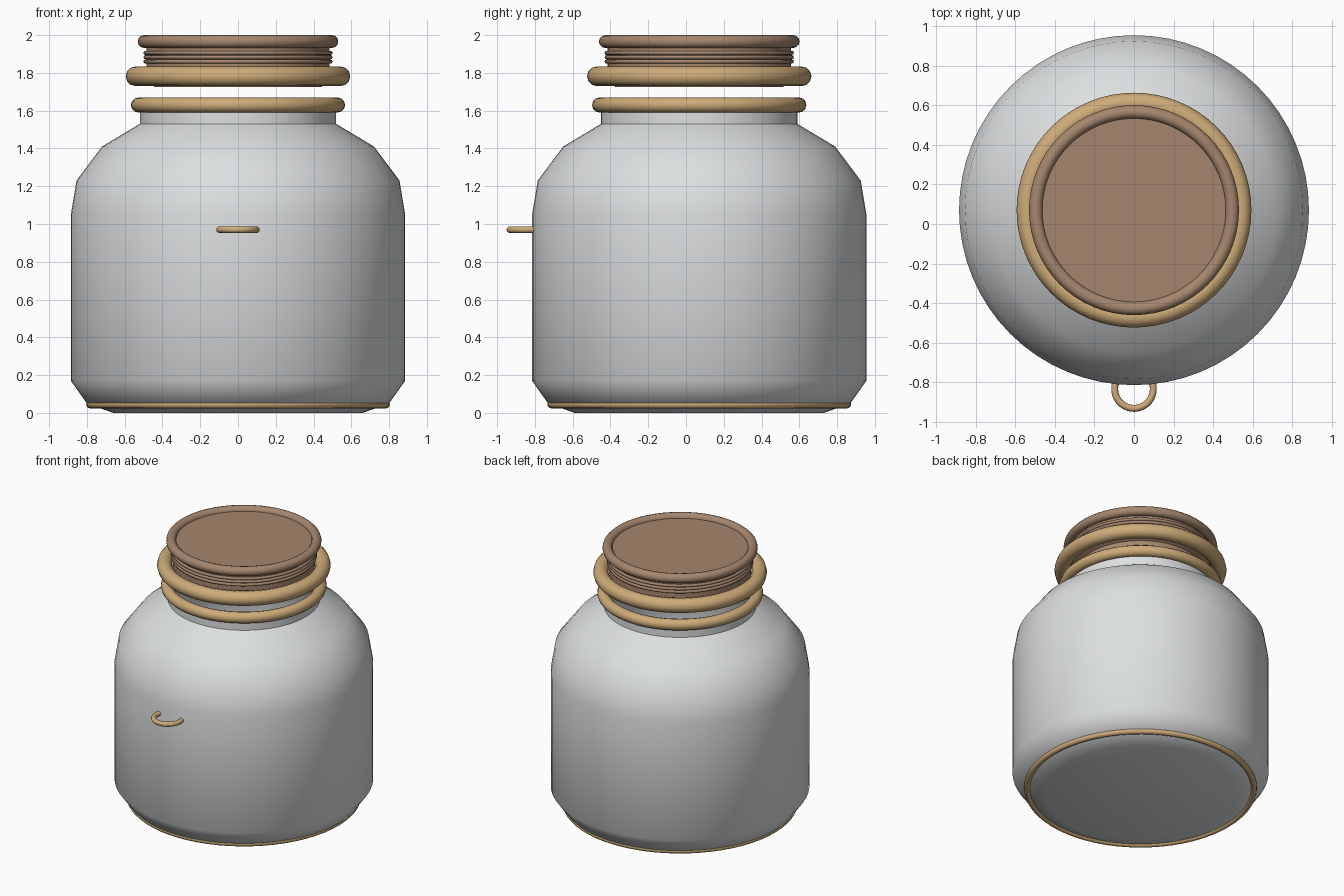
import bpy, bmesh, math

if "Cube" in bpy.data.objects:
    bpy.data.objects.remove(bpy.data.objects["Cube"], do_unlink=True)

AXIS_Y = 0.07  # the jar sits slightly back, the handle sticks out in front
SEGMENTS = 64


def material(name, colour):
    m = bpy.data.materials.new(name)
    m.use_nodes = True
    m.diffuse_color = (*colour, 1)
    m.node_tree.nodes["Principled BSDF"].inputs["Base Color"].default_value = (*colour, 1)
    return m


grey = material("pale grey", (0.72, 0.74, 0.75))
tan = material("tan", (0.62, 0.41, 0.19))
brown = material("brown", (0.38, 0.24, 0.155))


def finish(obj, name, mat, angle=40):
    obj.name = name
    obj.data.materials.append(mat)
    bpy.ops.object.select_all(action="DESELECT")
    obj.select_set(True)
    bpy.context.view_layer.objects.active = obj
    bpy.ops.object.shade_smooth_by_angle(angle=math.radians(angle))
    return obj


def lathe(name, profile, mat):
    """Spin an (r, z) profile around the jar's axis."""
    bm = bmesh.new()
    verts = [bm.verts.new((r, 0, z)) for r, z in profile]
    edges = [bm.edges.new(pair) for pair in zip(verts, verts[1:])]
    bmesh.ops.spin(bm, geom=verts + edges, cent=(0, 0, 0), axis=(0, 0, 1),
                   angle=math.tau, steps=SEGMENTS, use_duplicate=False)
    bmesh.ops.remove_doubles(bm, verts=bm.verts, dist=0.0005)
    bmesh.ops.recalc_face_normals(bm, faces=bm.faces)
    mesh = bpy.data.meshes.new(name)
    bm.to_mesh(mesh)
    bm.free()
    obj = bpy.data.objects.new(name, mesh)
    obj.location.y = AXIS_Y
    bpy.context.collection.objects.link(obj)
    return finish(obj, name, mat)


def ring(name, major, minor, z, mat, y=AXIS_Y, sides=12):
    bpy.ops.mesh.primitive_torus_add(
        location=(0, y, z), major_radius=major, minor_radius=minor,
        major_segments=SEGMENTS, minor_segments=sides)
    return finish(bpy.context.object, name, mat, 65)


# Jar body: outer wall, open neck, then inner wall back down to the floor
outer = [(0, 0), (0.66, 0), (0.80, 0.05), (0.885, 0.17), (0.885, 1.05),
         (0.855, 1.23), (0.72, 1.41), (0.52, 1.53), (0.52, 1.63)]
wall = 0.025
inner = [(max(r - wall, 0), z + (wall if z < 0.1 else 0)) for r, z in outer]
lathe("jar_body", outer + inner[::-1], grey)

# Trim rings on the jar
ring("neck_ring", 0.527, 0.04, 1.63, tan)
ring("base_ring", 0.783, 0.021, 0.045, tan)

# Small loop handle at the front
ring("front_handle", 0.0975, 0.0175, 0.97, tan, y=-0.835)

# Floating lid
lathe("lid_body", [(0, 1.725), (0.445, 1.725), (0.445, 1.76), (0.485, 1.78),
                   (0.485, 1.97), (0, 1.97)], brown)
ring("lid_top_ring", 0.497, 0.034, 1.966, brown)
ring("lid_seal_ring", 0.542, 0.052, 1.782, tan)
for i in range(3):
    ring(f"lid_thread_{i + 1}", 0.49, 0.011, 1.86 + i * 0.023, brown, sides=8)
